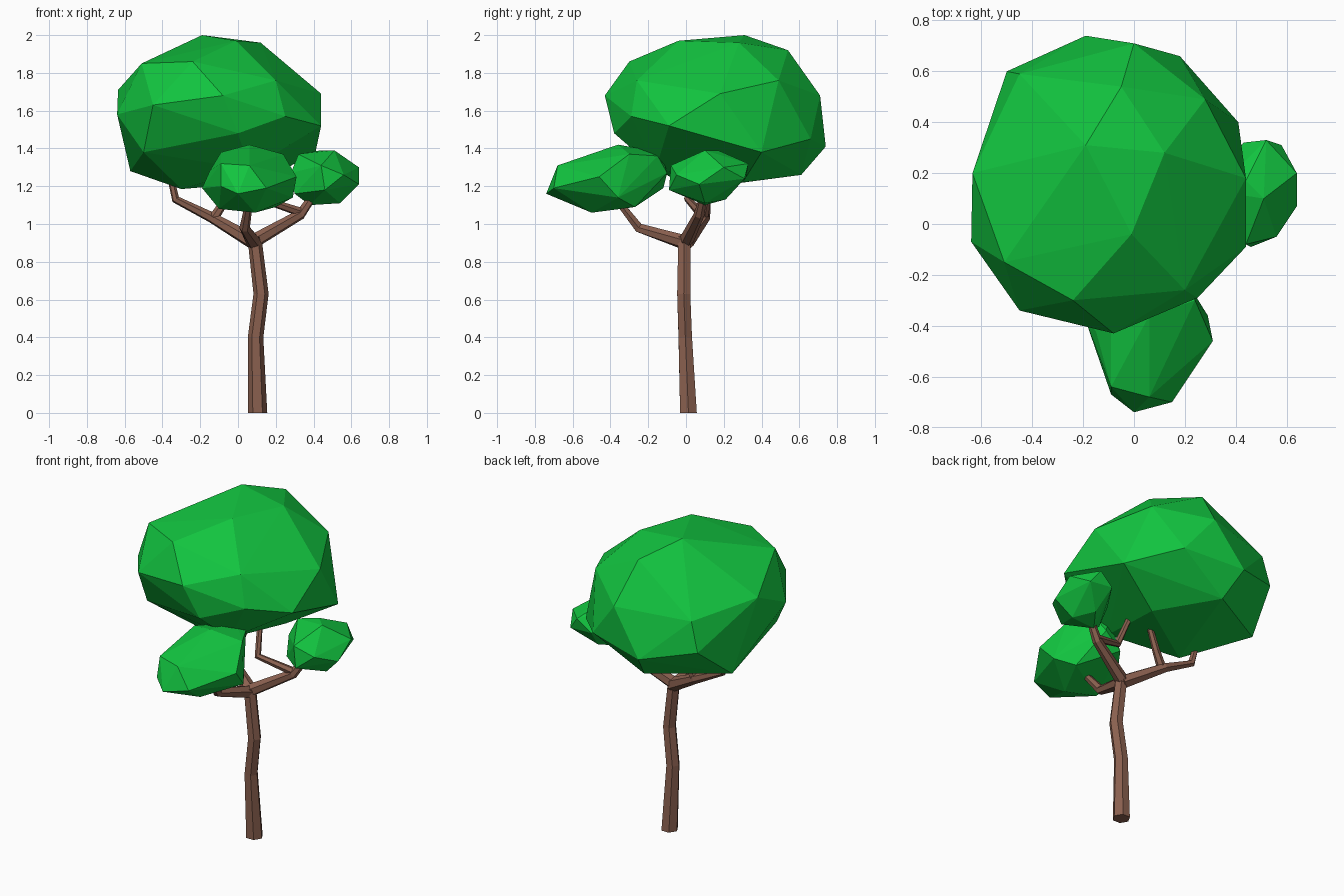
import bpy, bmesh, math
from mathutils import Vector


def material(name, rgb):
    m = bpy.data.materials.new(name)
    m.diffuse_color = (*rgb, 1)
    return m


BARK = material("bark", (0.26, 0.12, 0.08))
LEAF = material("leaf", (0.006, 0.55, 0.05))


def finish(bm, name, mat):
    bmesh.ops.recalc_face_normals(bm, faces=bm.faces)
    me = bpy.data.meshes.new(name)
    bm.to_mesh(me)
    bm.free()
    me.materials.append(mat)
    ob = bpy.data.objects.new(name, me)
    bpy.context.collection.objects.link(ob)
    return ob


def limb(name, path, sides=6):
    """Faceted tapering tube through (x, y, z, radius) points."""
    bm = bmesh.new()
    pts = [Vector(p[:3]) for p in path]
    rings = []
    for i, p in enumerate(pts):
        t = Vector((0, 0, 0))
        if i:
            t += (p - pts[i - 1]).normalized()
        if i < len(pts) - 1:
            t += (pts[i + 1] - p).normalized()
        if i == 0 and p.z == 0:
            t = Vector((0, 0, 1))          # flat foot on the ground
        t.normalize()
        u = Vector((0, 1, 0.3)).cross(t).normalized()
        v = t.cross(u)
        r = path[i][3]
        rings.append([bm.verts.new(p + r * (math.cos(a) * u + math.sin(a) * v))
                      for a in (2 * math.pi * k / sides for k in range(sides))])
    for a, b in zip(rings, rings[1:]):
        for k in range(sides):
            n = (k + 1) % sides
            bm.faces.new((a[k], a[n], b[n], b[k]))
    bm.faces.new(rings[0])
    bm.faces.new(rings[-1])
    return finish(bm, name, BARK)


def clump(name, pts):
    """Faceted leaf mass: convex hull of a few corner points."""
    bm = bmesh.new()
    for p in pts:
        bm.verts.new(p)
    bmesh.ops.convex_hull(bm, input=bm.verts)
    loose = [v for v in bm.verts if not v.link_faces]
    bmesh.ops.delete(bm, geom=loose, context='VERTS')
    return finish(bm, name, LEAF)


# Trunk and branches
limb("trunk", [(.104, .013, 0, .051), (.093, -.004, .4, .041),
               (.122, -.012, .63, .04), (.087, -.008, .93, .037)])
limb("left_branch", [(.09, 0, .90, .042), (-.14, .10, 1.035, .029),
                     (-.33, .11, 1.13, .022), (-.36, .12, 1.26, .017)])
limb("left_twig", [(-.13, .09, 1.03, .027), (-.07, .11, 1.12, .022),
                   (-.01, .12, 1.26, .017)])
limb("right_branch", [(.085, 0, .91, .039), (.33, .07, 1.05, .028),
                      (.42, .10, 1.18, .019)])
limb("right_twig", [(.34, .075, 1.06, .025), (.13, .01, 1.13, .021),
                    (.10, .07, 1.27, .017)])
limb("front_branch", [(.085, 0, .90, .04), (.035, -.25, .98, .028),
                      (.06, -.36, 1.12, .019)])

# Leaf masses
clump("main_canopy", [
    (-.19, .31, 2.0), (.12, .28, 1.96), (-.01, -.04, 1.97), (-.05, .54, 1.92),
    (.28, .49, 1.76), (.44, .18, 1.69), (.20, -.26, 1.76), (-.24, -.30, 1.86),
    (-.08, -.43, 1.68), (-.45, -.34, 1.63), (-.51, -.15, 1.85),
    (.44, -.09, 1.52), (.25, -.29, 1.57), (0, -.38, 1.48),
    (-.64, -.07, 1.58), (-.635, .20, 1.71), (-.50, .60, 1.48),
    (-.45, .59, 1.66), (-.19, .74, 1.41), (0, .71, 1.68), (.18, .66, 1.45),
    (.41, .40, 1.38), (-.57, .36, 1.28), (-.30, .04, 1.185),
    (-.14, .61, 1.26), (.12, .30, 1.22), (-.50, -.18, 1.38),
    (.06, -.16, 1.29)])
clump("front_clump", [
    (0, -.74, 1.16), (.06, -.68, 1.31), (-.09, -.64, 1.32), (.15, -.70, 1.19),
    (-.09, -.67, 1.20), (.31, -.46, 1.25), (.29, -.36, 1.14),
    (-.19, -.38, 1.19), (-.15, -.42, 1.28), (-.09, -.30, 1.38),
    (.06, -.36, 1.42), (.24, -.30, 1.37), (.09, -.50, 1.06),
    (-.10, -.45, 1.08), (.20, -.27, 1.09), (.12, -.10, 1.27),
    (0, -.12, 1.19), (.08, -.13, 1.38), (.16, -.15, 1.36)])
clump("right_clump", [
    (.28, .10, 1.27), (.32, .13, 1.37), (.51, .10, 1.39), (.44, .17, 1.39),
    (.64, .07, 1.21), (.64, .20, 1.30), (.58, .31, 1.24), (.52, .33, 1.32),
    (.43, .32, 1.25), (.46, -.09, 1.18), (.44, -.08, 1.31), (.56, -.05, 1.26),
    (.54, .10, 1.11), (.38, .10, 1.10), (.30, .05, 1.16), (.46, .21, 1.13)])
